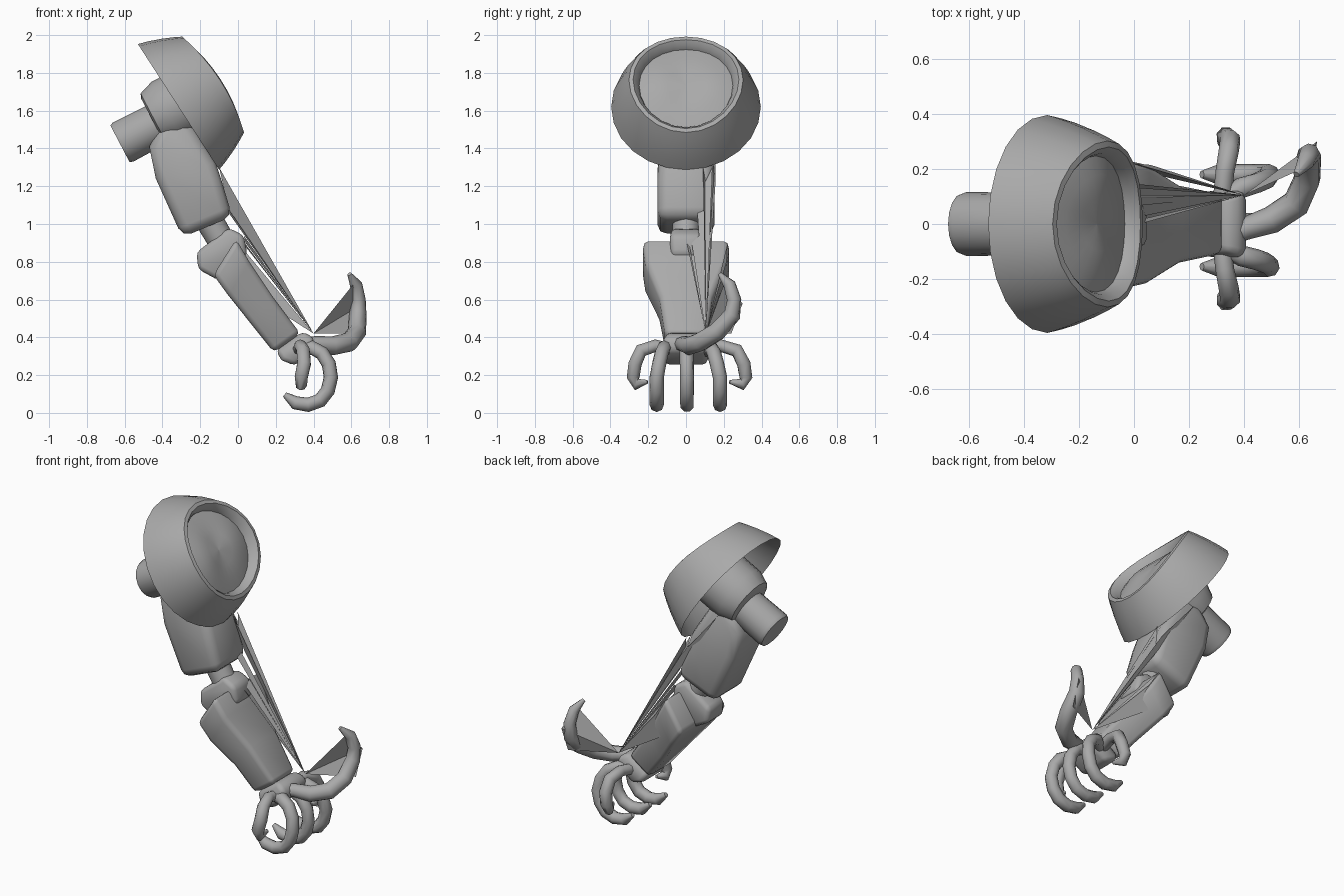
import bpy, bmesh, math
from mathutils import Vector

if "Cube" in bpy.data.objects:
    bpy.data.objects.remove(bpy.data.objects["Cube"])

grey = bpy.data.materials.new("plain grey")
grey.use_nodes = True
tone = (0.4, 0.4, 0.4, 1)
grey.diffuse_color = tone
grey.node_tree.nodes["Principled BSDF"].inputs["Base Color"].default_value = tone


def finish(name, bm, angle=40, weld=True):
    if weld:
        bmesh.ops.remove_doubles(bm, verts=bm.verts, dist=0.0005)
        bmesh.ops.recalc_face_normals(bm, faces=bm.faces)
    mesh = bpy.data.meshes.new(name)
    bm.to_mesh(mesh)
    bm.free()
    mesh.materials.append(grey)
    ob = bpy.data.objects.new(name, mesh)
    bpy.context.collection.objects.link(ob)
    bpy.ops.object.select_all(action='DESELECT')
    ob.select_set(True)
    bpy.context.view_layer.objects.active = ob
    bpy.ops.object.shade_smooth_by_angle(angle=math.radians(angle))
    return ob


def skin(bm, rings):
    """Bridge successive vertex rings with quads and cap both ends."""
    n = len(rings[0])
    for a, b in zip(rings, rings[1:]):
        for i in range(n):
            j = (i + 1) % n
            bm.faces.new((a[i], a[j], b[j], b[i]))
    bm.faces.new(rings[0])
    bm.faces.new(rings[-1])


def lathe(name, origin, axis, profile, sides=20, saddle=0.0):
    """Revolve (distance, radius) pairs about an axis in the xz plane."""
    o, a = Vector(origin), Vector(axis).normalized()
    u, v = Vector((-a.z, 0, a.x)), Vector((0, 1, 0))
    bm, rings = bmesh.new(), []
    for t, r in profile:
        ring = []
        for i in range(sides):
            p = math.tau * i / sides
            lift = saddle * math.sin(p) ** 2 * t * min(1, r / 0.2)
            ring.append(bm.verts.new(o + a * (t + lift) + (u * math.cos(p) + v * math.sin(p)) * r))
        rings.append(ring)
    skin(bm, rings)
    return finish(name, bm)


def limb(name, sections, bevel):
    """Loft box sections: left x, left z, right x, right z, half width."""
    bm, rings = bmesh.new(), []
    for lx, lz, rx, rz, w in sections:
        rings.append([bm.verts.new(p) for p in
                      ((lx, -w, lz), (rx, -w, rz), (rx, w, rz), (lx, w, lz))])
    skin(bm, rings)
    bmesh.ops.recalc_face_normals(bm, faces=bm.faces)
    sharp = [e for e in bm.edges if e.calc_face_angle(0) > 0.8]
    bmesh.ops.bevel(bm, geom=sharp, offset=bevel, segments=2, profile=0.5, affect='EDGES')
    return finish(name, bm, 60)


def claw(name, path, sides=8):
    """Sweep a round section along x, y, z, radius points."""
    pts = [Vector(p[:3]) for p in path]
    bm, rings = bmesh.new(), []
    side = None
    for i, p in enumerate(pts):
        d = (pts[min(i + 1, len(pts) - 1)] - pts[max(i - 1, 0)]).normalized()
        side = d.orthogonal() if side is None else side - d * side.dot(d)
        side.normalize()
        other = d.cross(side)
        ring = []
        for k in range(sides):
            q = math.tau * k / sides
            ring.append(bm.verts.new(p + (side * math.cos(q) + other * math.sin(q)) * path[i][3]))
        rings.append(ring)
    skin(bm, rings)
    return finish(name, bm, 60)


# Hollow shoulder shell with recessed domed face
lathe("shoulder_shell", (-0.315, 0, 1.62), (0.84, 0, 0.543),
      [(0.165, 0.002), (0.15, 0.24), (0.16, 0.315), (0.1, 0.342), (0.04, 0.37), (0, 0.396),
       (0.05, 0.38), (0.12, 0.352), (0.18, 0.323), (0.218, 0.302), (0.222, 0.28),
       (0.2, 0.258), (0.175, 0.248), (0.195, 0.18), (0.21, 0.1), (0.215, 0.002)], 24, 0.2)

# Shoulder axle and collar
hub_axis = (0.886, 0, 0.464)
lathe("shoulder_axle", (-0.625, 0, 1.425), hub_axis,
      [(0, 0.11), (0.02, 0.117), (0.51, 0.108)], 16)
lathe("shoulder_collar", (-0.641, 0, 1.456), hub_axis,
      [(0.21, 0.125), (0.22, 0.15), (0.3, 0.178), (0.5, 0.178)], 16)

# Arm segments
limb("upper_arm", [(-0.4, 1.53, -0.27, 1.57, 0.13), (-0.47, 1.41, -0.12, 1.33, 0.145),
                   (-0.435, 1.24, -0.09, 1.24, 0.152), (-0.295, 0.93, -0.03, 1.04, 0.152)], 0.052)
lathe("elbow_neck", (-0.17, 0, 1.05), (0.35, 0, -0.6), [(-0.05, 0.075), (0.25, 0.07)], 14)
limb("elbow_joint", [(-0.22, 0.85, -0.05, 0.98, 0.08), (-0.21, 0.76, 0.03, 0.94, 0.085),
                     (-0.1, 0.7, 0.05, 0.84, 0.08)], 0.025)
limb("forearm", [(-0.13, 0.73, -0.01, 0.92, 0.232), (-0.05, 0.62, 0.06, 0.8, 0.215),
                 (0.07, 0.47, 0.18, 0.62, 0.14), (0.19, 0.32, 0.33, 0.42, 0.11)], 0.028)
limb("wrist", [(0.2, 0.33, 0.34, 0.43, 0.1), (0.23, 0.28, 0.4, 0.4, 0.12),
               (0.3, 0.25, 0.41, 0.33, 0.11)], 0.025)

# Three curled front fingers
for label, y0, y1 in (("right", -0.09, -0.155), ("middle", 0, 0.005), ("left", 0.1, 0.18)):
    path = [(0.34, y0, 0.33, 0.035)]
    for k in range(9):
        a = math.radians(80 - k * 27.5)
        r = 0.038 if k < 7 else 0.036 if k == 7 else 0.014
        blend = min(1, 0.4 + k * 0.2)
        path.append((0.37 + 0.122 * math.cos(a) - 0.01 * max(0, k - 5),
                     y0 + (y1 - y0) * blend, 0.195 + 0.153 * math.sin(a), r))
    claw(label + "_front_finger", path)

# Outward side fingers
for label, s, grow in (("right", -1, 0.97), ("left", 1, 1.1)):
    claw(label + "_side_finger",
         [(0.32, s * 0.07, 0.33, 0.035), (0.33, s * 0.17 * grow, 0.355, 0.034),
          (0.345, s * 0.245 * grow, 0.33, 0.037), (0.35, s * 0.278 * grow, 0.26, 0.038),
          (0.335, s * 0.288 * grow, 0.19, 0.037), (0.335, s * 0.27 * grow, 0.15, 0.032),
          (0.35, s * 0.21 * grow, 0.165, 0.01)])

# Large raised thumb
claw("thumb", [(0.32, -0.05, 0.36, 0.035), (0.41, -0.015, 0.365, 0.042),
               (0.5, 0.015, 0.355, 0.05), (0.59, 0.075, 0.375, 0.052),
               (0.63, 0.165, 0.43, 0.05), (0.635, 0.245, 0.52, 0.046),
               (0.638, 0.255, 0.6, 0.038), (0.625, 0.23, 0.68, 0.033),
               (0.59, 0.18, 0.735, 0.012)])

# Thin webs and tendons meeting at the wrist
anchor = (0.4, 0.105, 0.42)
bm = bmesh.new()
for p, q in (((0.61, 0.2, 0.68), (0.665, 0.3, 0.58)), ((0.665, 0.3, 0.58), (0.66, 0.24, 0.42)),
             ((-0.1, 0.14, 1.3), (-0.07, 0.1, 1.22)), ((-0.1, 0.09, 1.3), (-0.05, 0.13, 1.08)),
             ((-0.33, 0.155, 1.5), (-0.08, 0.155, 1.2)),
             ((-0.05, 0.06, 1.06), (-0.05, 0.1, 1.08)), ((0.03, 0.07, 0.94), (0.04, 0.03, 0.9)),
             ((0.0, 0.22, 0.9), (0.06, 0.215, 0.8)), ((0.0, 0.22, 0.9), (-0.1, 0.22, 0.74)),
             ((0.02, 0.0, 0.92), (0.04, 0.02, 0.88))):
    bm.faces.new([bm.verts.new(c) for c in (anchor, p, q)])
finish("wrist_webs", bm, weld=False)
